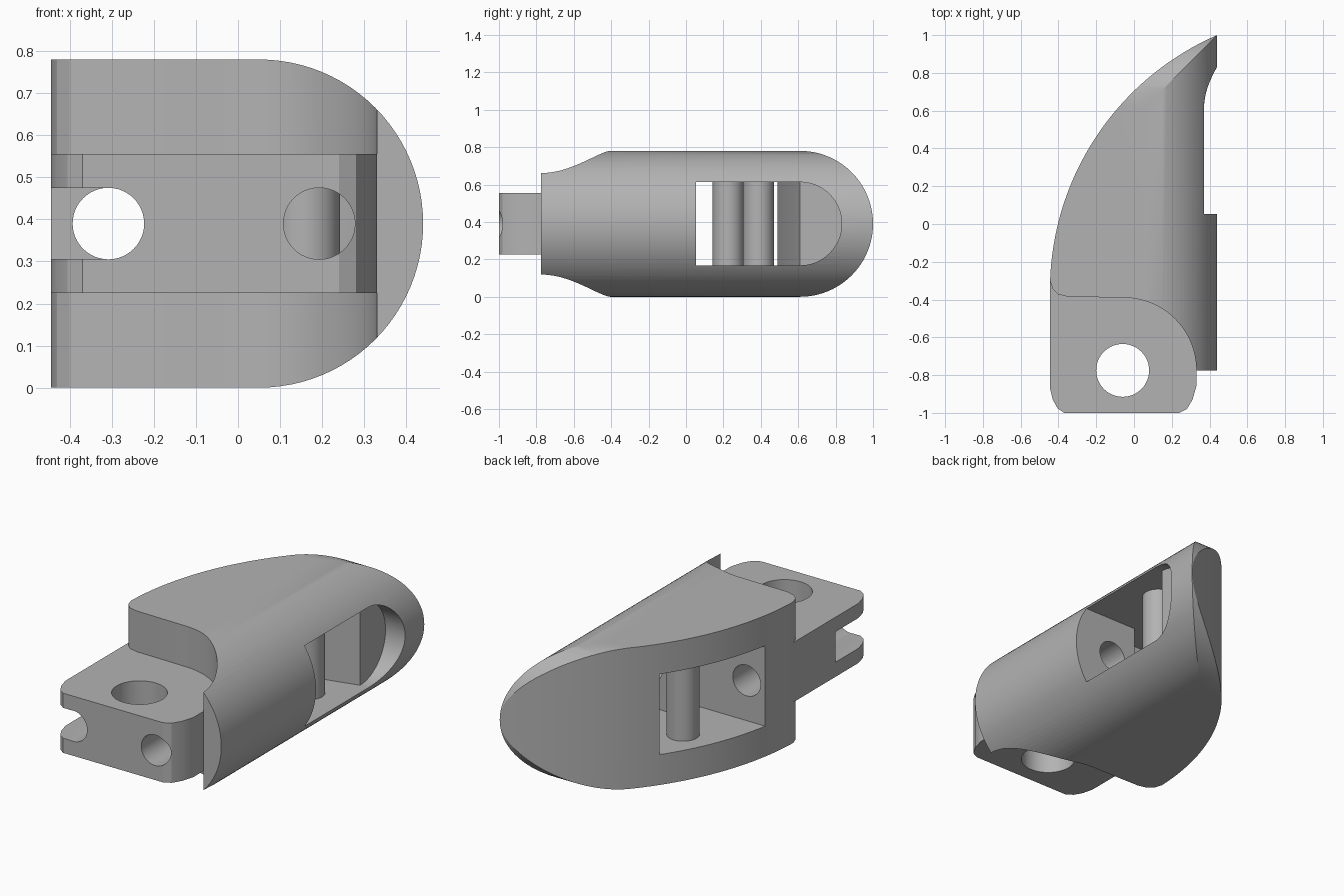
import bpy, bmesh
from math import cos, sin, radians

if "Cube" in bpy.data.objects:
    bpy.data.objects.remove(bpy.data.objects["Cube"], do_unlink=True)

grey = bpy.data.materials.new("matte_grey")
grey.use_nodes = True
colour = (0.45, 0.45, 0.45, 1)
grey.diffuse_color = colour
grey.node_tree.nodes["Principled BSDF"].inputs["Base Color"].default_value = colour

MID = 0.39      # half height of the body


def arc(cx, cy, r, start, end, n=32):
    steps = [radians(start + (end - start) * i / n) for i in range(n + 1)]
    return [(cx + r * cos(t), cy + r * sin(t)) for t in steps]


def circle(cx, cy, r, n=48):
    return arc(cx, cy, r, 0, 360, n)[:-1]


def prism(name, pts, axis, lo, hi):
    """Extrude a 2D profile along the x, y or z axis."""
    place = {"x": lambda a, b, t: (t, a, b),
             "y": lambda a, b, t: (a, t, b),
             "z": lambda a, b, t: (a, b, t)}[axis]
    bm = bmesh.new()
    rings = [[bm.verts.new(place(a, b, t)) for a, b in pts] for t in (lo, hi)]
    for ring in rings:
        bm.faces.new(ring)
    for i in range(len(pts)):
        j = (i + 1) % len(pts)
        bm.faces.new((rings[0][i], rings[0][j], rings[1][j], rings[1][i]))
    bmesh.ops.recalc_face_normals(bm, faces=bm.faces)
    mesh = bpy.data.meshes.new(name)
    bm.to_mesh(mesh)
    bm.free()
    mesh.materials.append(grey)
    obj = bpy.data.objects.new(name, mesh)
    bpy.context.collection.objects.link(obj)
    return obj


def activate(obj):
    bpy.ops.object.select_all(action="DESELECT")
    obj.select_set(True)
    bpy.context.view_layer.objects.active = obj


def combine(target, tool, operation):
    tool.hide_render = True
    mod = target.modifiers.new(tool.name, "BOOLEAN")
    mod.operation, mod.solver, mod.object = operation, "EXACT", tool
    activate(target)
    bpy.ops.object.modifier_apply(modifier=mod.name)
    bpy.data.objects.remove(tool, do_unlink=True)


# Plan outline: curved back, pointed tip, straight pad side and hinge tang
plan = arc(1.027, -0.35, 1.472, 111, 180, 48)
plan += [(-0.445, -0.87), (-0.43, -0.93), (-0.405, -0.975), (-0.37, -1.0),
         (0.24, -1.0), (0.28, -0.98), (0.31, -0.93), (0.33, -0.86),
         (0.33, -0.775), (0.5, -0.775)]
body = prism("fingertip_body", plan, "z", -0.1, 0.9)

# Rounded pad side and rounded tip
section = [(-0.6, 0)] + arc(0.05, MID, MID, -90, 90, 48) + [(-0.6, 2 * MID)]
combine(body, prism("pad_round", section, "y", -1.3, 1.3), "INTERSECT")
tip = [(-1.3, -0.2), (0.6, -0.2)] + arc(0.61, MID, MID, -90, 90, 48) + [(0.6, 1), (-1.3, 1)]
combine(body, prism("tip_round", tip, "x", -0.9, 0.9), "INTERSECT")

# Relief above and below the hinge tang
relief = [(-0.6, -0.29), (-0.445, -0.3), (-0.43, -0.345), (-0.4, -0.373), (-0.35, -0.385)]
relief += arc(-0.055, -0.775, 0.385, 90, 0) + [(0.335, -0.8), (0.5, -0.8), (0.5, -1.2), (-0.6, -1.2)]
for lo, hi in ((-0.2, 0.225), (0.555, 1)):
    combine(body, prism("tang_relief", relief, "z", lo, hi), "DIFFERENCE")

# Stepped window running through the body, with a round-ended shallow slot
window = [(-0.6, -0.09), (0.04, -0.09), (0.04, 0.053), (0.6, 0.053),
          (0.6, 0.61), (0.32, 0.61), (-0.18, 0.49), (-0.6, 0.49)]
combine(body, prism("window_cut", window, "z", 0.168, 0.613), "DIFFERENCE")
slot = [(0.6, 0.168)] + arc(0.61, 0.3905, 0.2225, -90, 90) + [(0.6, 0.613)]
combine(body, prism("slot_end_cut", slot, "x", 0.32, 0.7), "DIFFERENCE")

# Hinge bore, two cord bores and the open channel on the tang
combine(body, prism("hinge_bore", circle(-0.06, -0.775, 0.14), "z", -0.2, 1), "DIFFERENCE")
for x, end in ((-0.308, 0.0), (0.193, 0.12)):
    combine(body, prism("cord_bore", circle(x, MID, 0.085), "y", -1.2, end), "DIFFERENCE")
channel = [(-0.6, -1.2), (-0.308, -1.2), (-0.308, -0.67), (-0.6, -0.67)]
combine(body, prism("channel_cut", channel, "z", 0.306, 0.474), "DIFFERENCE")

# Two cord pins standing in the window
pins = [prism("cord_pin", circle(x, y, 0.083), "z", 0.15, 0.63)
        for x, y in ((-0.14, 0.225), (0.16, 0.388))]

for obj in [body] + pins:
    activate(obj)
    bpy.ops.object.shade_smooth_by_angle(angle=radians(22))
